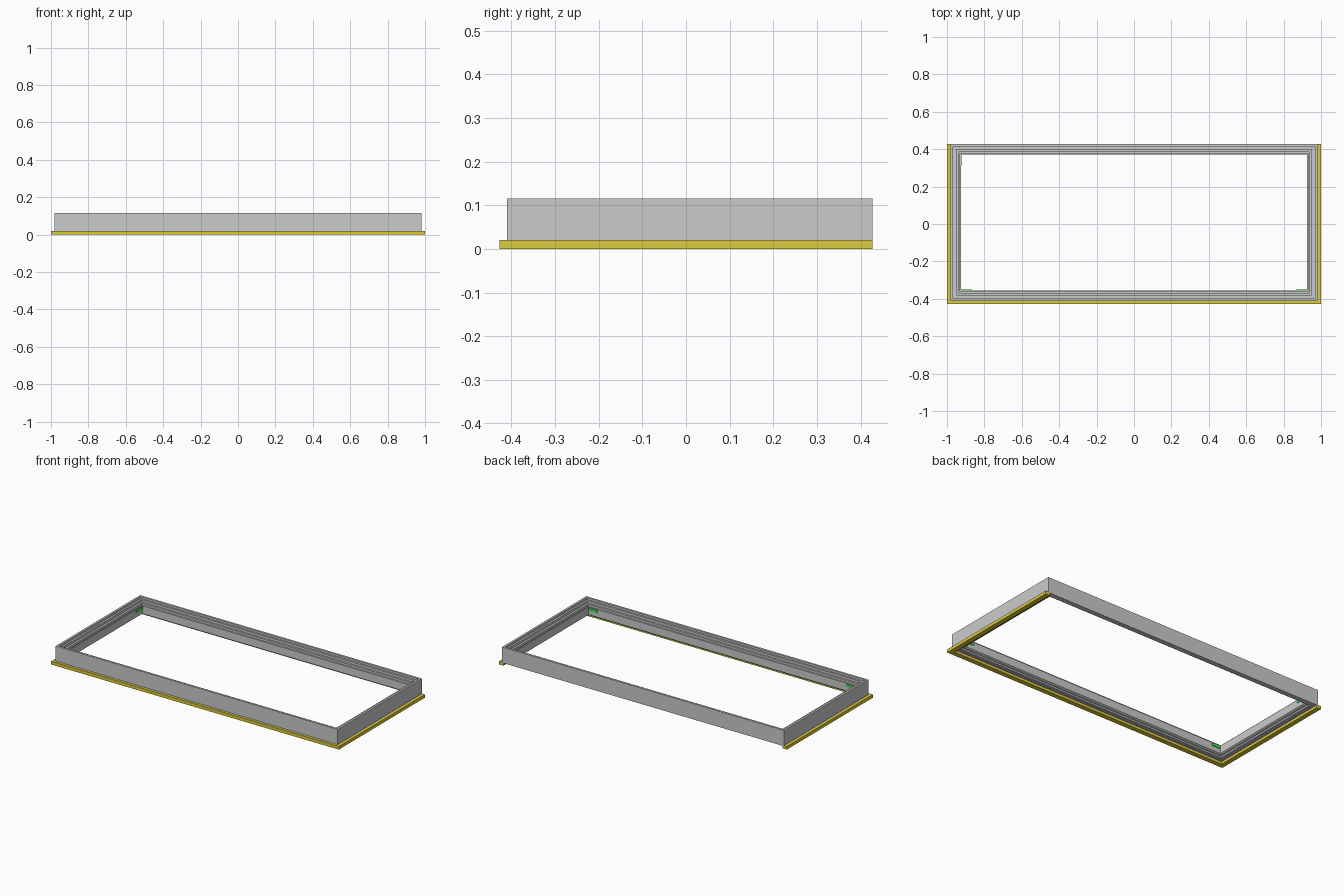
import bpy, bmesh

if "Cube" in bpy.data.objects:
    bpy.data.objects.remove(bpy.data.objects["Cube"])

OX, YF, YB = 0.98, -0.41, 0.427   # outer faces of the frame


def material(name, colour):
    m = bpy.data.materials.new(name)
    m.diffuse_color = colour
    m.use_nodes = True
    m.node_tree.nodes["Principled BSDF"].inputs["Base Color"].default_value = m.diffuse_color
    return m


def finish(name, bm, mat=None):
    bmesh.ops.recalc_face_normals(bm, faces=bm.faces)
    me = bpy.data.meshes.new(name)
    bm.to_mesh(me)
    bm.free()
    ob = bpy.data.objects.new(name, me)
    bpy.context.collection.objects.link(ob)
    if mat:
        me.materials.append(mat)
    return ob


def sweep(name, profile, corners, closed, mat=None):
    """Mitred sweep: profile is (inward distance, z); corners map distance to x, y."""
    bm = bmesh.new()
    rings = [[bm.verts.new((*c(d), z)) for d, z in profile] for c in corners]
    n = len(profile)
    pairs = list(zip(rings, rings[1:]))
    if closed:
        pairs.append((rings[-1], rings[0]))
    else:
        bm.faces.new(rings[0])
        bm.faces.new(rings[-1])
    for a, b in pairs:
        for i in range(n):
            j = (i + 1) % n
            bm.faces.new((a[i], a[j], b[j], b[i]))
    return finish(name, bm, mat)


def box(name, x0, x1, y0, y1, z0, z1, mat=None):
    bm = bmesh.new()
    bmesh.ops.create_cube(bm, size=1)
    for v in bm.verts:
        v.co = (x1 if v.co.x > 0 else x0, y1 if v.co.y > 0 else y0, z1 if v.co.z > 0 else z0)
    return finish(name, bm, mat)


yellow = material("yellow_trim", (0.72, 0.60, 0.05, 1))
green = material("green_clip", (0.05, 0.75, 0.1, 1))

around = [lambda d: (-OX + d, YF + d), lambda d: (OX - d, YF + d),
          lambda d: (OX - d, YB - d), lambda d: (-OX + d, YB - d)]

# Outer casing with a grooved rim and stepped inner side
casing = [(0, 0.016), (0, 0.115), (0.013, 0.115), (0.013, 0.100), (0.018, 0.100),
          (0.018, 0.106), (0.030, 0.106), (0.030, 0.092), (0.042, 0.092),
          (0.042, 0.072), (0.048, 0.072), (0.048, 0.083), (0.055, 0.083),
          (0.055, 0.034), (0.049, 0.030), (0.036, 0.030), (0.036, 0.020),
          (0.020, 0.020), (0.020, 0.016)]
sweep("frame_casing", casing, around, True)

# Trim around the left, front and right edges, open at the back
trim = [(-0.02, 0.0), (-0.02, 0.02), (0.0, 0.02), (0.0, 0.016), (0.010, 0.016), (0.010, 0.0)]
yt = YF + 0.003
u_path = [lambda d: (-OX + d, YB), lambda d: (-OX + d, yt + d),
          lambda d: (OX - d, yt + d), lambda d: (OX - d, YB)]
sweep("edge_trim", trim, u_path, False, yellow)

# Corner clips inside the opening
for side, s in (("left", -1), ("right", 1)):
    xa, xb = sorted((s * 0.865, s * 0.925))
    box(f"front_clip_{side}", xa, xb, -0.355, -0.351, 0.062, 0.078, green)
box("back_clip_left", -0.925, -0.922, 0.31, 0.372, 0.062, 0.078, green)
